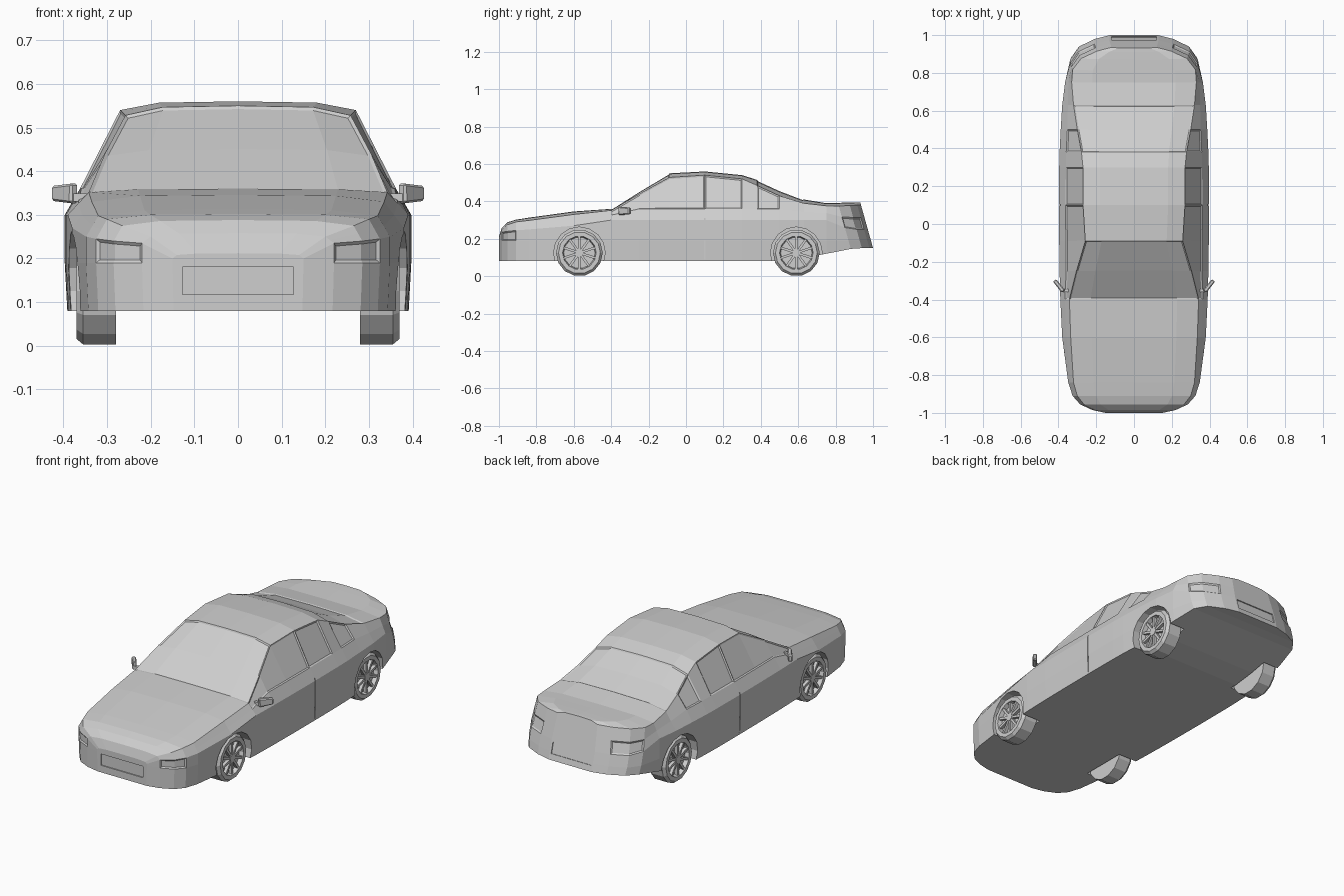
import bpy, bmesh, math
from mathutils import Matrix, Vector

if "Cube" in bpy.data.objects:
    bpy.data.objects.remove(bpy.data.objects["Cube"], do_unlink=True)

paint = bpy.data.materials.new("plain_grey")
paint.use_nodes = True
GREY = (0.62, 0.62, 0.62, 1)
paint.diffuse_color = GREY
paint.node_tree.nodes["Principled BSDF"].inputs["Base Color"].default_value = GREY


def clamp(value):
    return max(0.0, min(1.0, value))


def finish(name, bm):
    bmesh.ops.recalc_face_normals(bm, faces=bm.faces)
    mesh = bpy.data.meshes.new(name)
    bm.to_mesh(mesh)
    bm.free()
    mesh.materials.append(paint)
    obj = bpy.data.objects.new(name, mesh)
    bpy.context.collection.objects.link(obj)
    return obj


def add_box(bm, centre, size, rotation=None):
    turn = rotation if rotation else Matrix.Identity(4)
    matrix = Matrix.Translation(centre) @ turn @ Matrix.Diagonal((*size, 1))
    return bmesh.ops.create_cube(bm, size=1, matrix=matrix)["verts"]


def add_disc(bm, centre, radius, depth, sides):
    matrix = Matrix.Translation(centre) @ Matrix.Rotation(math.pi / 2, 4, "Y")
    bmesh.ops.create_cone(bm, cap_ends=True, segments=sides, radius1=radius,
                          radius2=radius, depth=depth, matrix=matrix)


def bridge(bm, rings):
    """Join rings of vertices; returns faces keyed by (ring, column)."""
    faces = {}
    count = len(rings[0])
    for i in range(len(rings) - 1):
        a, b = rings[i], rings[i + 1]
        for j in range(count):
            k = (j + 1) % count
            faces[i, j] = bm.faces.new((a[j], a[k], b[k], b[j]))
    bm.faces.new(rings[0])
    bm.faces.new(rings[-1])
    return faces


# Body stations: y, half width, crease height, top edge x, top edge z, centre z
STATIONS = [
    (-1.0, .15, .20, .14, .208, .212),
    (-.985, .22, .235, .20, .25, .258),
    (-.955, .285, .24, .265, .275, .288),
    (-.91, .325, .245, .30, .29, .302),
    (-.84, .348, .25, .32, .298, .313),
    (-.6, .38, .27, .335, .33, .346),
    (-.4, .39, .30, .342, .352, .36),
    (-.25, .394, .30, .305, .44, .455),
    (-.09, .396, .30, .258, .528, .55),
    (.1, .397, .30, .27, .54, .56),
    (.3, .396, .30, .27, .52, .54),
    (.38, .394, .30, .278, .485, .515),
    (.5, .388, .30, .30, .43, .46),
    (.63, .38, .30, .32, .39, .41),
    (.75, .365, .30, .33, .376, .39),
    (.88, .338, .26, .325, .375, .392),
    (.94, .295, .25, .28, .378, .394),
    (.98, .21, .25, .195, .38, .395),
    (1.0, .13, .25, .12, .382, .395),
]


def section(bm, y, half, crease, edge_x, edge_z, top):
    bottom = .08 + .07 * clamp((y - .55) / .35)
    shoulder = (max(half - .035, (half + edge_x) / 2), min(.36, (crease + edge_z) / 2))
    points = [(0, bottom), (half * .985, bottom), (half, .19), (half, crease), shoulder,
              (edge_x, edge_z), (edge_x * .67, edge_z + (top - edge_z) * .85), (0, top)]
    points += [(-x, z) for x, z in points[-2:0:-1]]
    lean = .28 * clamp((y - .75) / .13)  # the tail leans forward
    return [bm.verts.new((x, y - lean * (z - .15), z)) for x, z in points]


# Body shell with recessed glass and lamps
bm = bmesh.new()
rings = [section(bm, *row) for row in STATIONS]
faces = bridge(bm, rings)
bmesh.ops.recalc_face_normals(bm, faces=bm.faces)
PANELS = {
    "windscreen": ((6, 7), (5, 6)),
    "front_side_windows": ((6, 7, 8), (4,)),
    "rear_side_windows": ((9,), (4,)),
    "quarter_windows": ((11,), (4,)),
    "rear_window": ((11, 12), (5, 6)),
    "headlights": ((1, 2), (2,)),
    "tail_lights": ((15, 16), (3,)),
}
for segments, columns in PANELS.values():
    chosen = [f for (i, j), f in faces.items() if i in segments and min(j, 13 - j) in columns]
    bmesh.ops.inset_region(bm, faces=chosen, thickness=.007, depth=-.005, use_even_offset=True)
body = finish("body", bm)

# Cutters: wheel arches, door gaps and number plate recesses
AXLES = {"front": -.57, "rear": .59}
SIDES = {"left": 1, "right": -1}
cutters = []
for s in SIDES.values():
    for y in AXLES.values():
        bm = bmesh.new()
        add_disc(bm, (s * .385, y, .125), .138, .23, 16)
        cutters.append(finish("arch_cutter", bm))
    bm = bmesh.new()
    add_box(bm, (s * .42, .1, .21), (.06, .006, .24))
    cutters.append(finish("door_gap_cutter", bm))
bm = bmesh.new()
add_box(bm, (0, -1.0, .149), (.254, .012, .062))
cutters.append(finish("front_plate_cutter", bm))
bm = bmesh.new()
add_box(bm, (0, .985, .21), (.24, .014, .06), Matrix.Rotation(math.atan(.28), 4, "X"))
cutters.append(finish("rear_plate_cutter", bm))

for cutter in cutters:
    cutter.hide_render = True
    cut = body.modifiers.new("cut", "BOOLEAN")
    cut.operation = "DIFFERENCE"
    cut.solver = "EXACT"
    cut.object = cutter
bpy.context.view_layer.update()
graph = bpy.context.evaluated_depsgraph_get()
carved = bpy.data.meshes.new_from_object(body.evaluated_get(graph))
body.modifiers.clear()
body.data = carved
carved.materials.clear()
carved.materials.append(paint)
for cutter in cutters:
    bpy.data.objects.remove(cutter, do_unlink=True)

# Wheels: tyre and dished rim turned from a profile, then spokes and hub
TYRE = [(.04, .28), (.125, .28), (.125, .355), (.112, .37), (.09, .37), (.084, .348), (.02, .348)]
SIDES_ROUND = 14
SPOKES = 10
for side, s in SIDES.items():
    for end, y in AXLES.items():
        bm = bmesh.new()
        rings = []
        for radius, x in TYRE:
            angles = [math.tau * (n + .5) / SIDES_ROUND for n in range(SIDES_ROUND)]
            rings.append([bm.verts.new((s * x, y + radius * math.sin(a),
                                        .125 - radius * math.cos(a))) for a in angles])
        bridge(bm, rings)
        for n in range(SPOKES):
            turn = Matrix.Rotation(math.tau * n / SPOKES, 4, "X")
            centre = Vector((s * .356, y, .125)) + turn @ Vector((0, 0, .05))
            add_box(bm, centre, (.018, .013, .076), turn)
        add_disc(bm, (s * .357, y, .125), .022, .022, 10)
        finish(f"{end}_{side}_wheel", bm)

# Door mirrors: tapered, swept-back housing on a short stalk
for side, s in SIDES.items():
    bm = bmesh.new()
    swing = Matrix.Rotation(s * math.radians(52), 4, "Z")
    housing = add_box(bm, (s * .397, -.328, .349), (.075, .022, .046), swing)
    for v in housing:
        if abs(v.co.x) > .4:
            v.co.z = .349 + (v.co.z - .349) * .75
    edges = list({e for v in housing for e in v.link_edges})
    bmesh.ops.bevel(bm, geom=edges, offset=.005, segments=1, affect="EDGES")
    add_box(bm, (s * .367, -.352, .34), (.04, .016, .018))
    finish(f"{side}_mirror", bm)
